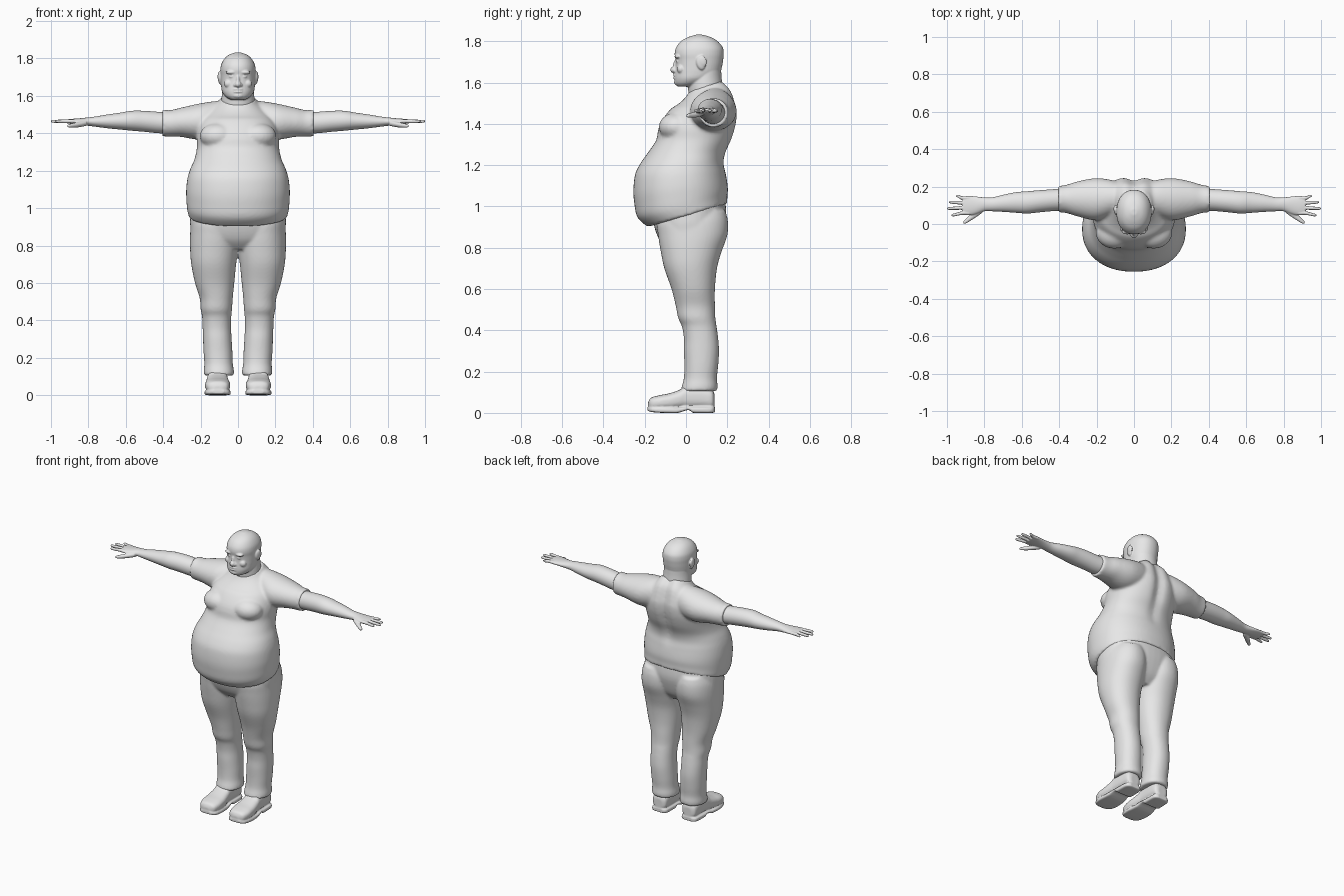
import bpy
import bmesh
import math
from mathutils import Matrix, Vector

cube = bpy.data.objects.get("Cube")
if cube:
    bpy.data.objects.remove(cube, do_unlink=True)

CM = 0.01
AXES = {"x": (0, 1, 2), "y": (1, 0, 2), "z": (2, 0, 1)}

grey = bpy.data.materials.new("plain grey")
grey.use_nodes = True
grey.diffuse_color = (0.8, 0.8, 0.8, 1)
grey.node_tree.nodes["Principled BSDF"].inputs["Base Color"].default_value = grey.diffuse_color


def spline(rows, steps=5):
    """Catmull-Rom interpolation through the rows."""
    out = []
    for i in range(len(rows) - 1):
        a, b, c, d = (rows[max(0, min(len(rows) - 1, i + k))] for k in (-1, 0, 1, 2))
        for s in range(steps):
            t = s / steps
            out.append([q + 0.5 * t * (r - p + t * (2 * p - 5 * q + 4 * r - w + t * (3 * (q - r) + w - p)))
                        for p, q, r, w in zip(a, b, c, d)])
    return out + [list(rows[-1])]


def loft(bm, axis, rows, mirror=False, power=2, sides=48, shape=None):
    """Closed skin over rows of (position, low u, high u, low v, high v) in cm."""
    order = AXES[axis]
    for sign in ((1, -1) if mirror else (1,)):
        rings = []
        for pos, u0, u1, v0, v1 in spline(rows):
            ring = []
            for k in range(sides):
                a = math.tau * k / sides
                c, s = math.cos(a), math.sin(a)
                c = math.copysign(abs(c) ** (2 / power), c)
                s = math.copysign(abs(s) ** (2 / power), s)
                co = Vector()
                co[order[0]] = pos * CM
                co[order[1]] = ((u0 + u1) + (u1 - u0) * c) / 2 * CM
                co[order[2]] = ((v0 + v1) + (v1 - v0) * s) / 2 * CM
                if shape:
                    shape(co)
                co.x *= sign
                ring.append(bm.verts.new(co))
            rings.append(ring)
        for lo, hi in zip(rings, rings[1:]):
            for k in range(sides):
                n = (k + 1) % sides
                bm.faces.new((lo[k], lo[n], hi[n], hi[k]))
        bm.faces.new(rings[0])
        bm.faces.new(rings[-1])


def blob(bm, centre, radii, mirror=False, tilt=0):
    """Ellipsoid in cm, turned about x by tilt."""
    for sign in ((1, -1) if mirror else (1,)):
        c = Vector(centre) * CM
        c.x *= sign
        m = Matrix.Translation(c) @ Matrix.Rotation(tilt, 4, "X") @ Matrix.Diagonal((*(Vector(radii) * CM), 1))
        bmesh.ops.create_uvsphere(bm, u_segments=24, v_segments=16, radius=1, matrix=m)


def finish(name, bm, voxel, smooth):
    """Fuse the overlapping shapes into one soft skin."""
    bmesh.ops.recalc_face_normals(bm, faces=bm.faces)
    mesh = bpy.data.meshes.new(name)
    bm.to_mesh(mesh)
    bm.free()
    mesh.materials.append(grey)
    ob = bpy.data.objects.new(name, mesh)
    bpy.context.collection.objects.link(ob)
    fuse = ob.modifiers.new("fuse", "REMESH")
    fuse.mode = "VOXEL"
    fuse.voxel_size = voxel
    fuse.use_smooth_shade = True
    soften = ob.modifiers.new("soften", "SMOOTH")
    soften.factor = 0.5
    soften.iterations = smooth
    return ob


def shirt_shape(co):
    """Slanted hem and collar, and a groove down the spine."""
    hem = max(0, min(1, (1.15 - co.z) / 0.2))
    collar = max(0, min(1, (co.z - 1.48) / 0.1))
    groove = max(0, min(1, (co.z - 1.15) / 0.2))
    if co.y > 0.1:
        co.y -= 0.022 * groove * math.exp(-(co.x / 0.035) ** 2)
    co.z += 0.3 * co.y * hem + 0.3 * (co.y - 0.1) * collar


# Shirt: torso, chest and sleeves
bm = bmesh.new()
torso = [(95.5, 26.3, -18.5, 20), (100, 27.2, -23.5, 20), (105, 27.6, -25, 20.3),
         (110, 27.7, -25.5, 20), (116, 27, -24.5, 19.3), (121, 25.5, -22, 18.5),
         (126, 23.3, -18.5, 19.5), (132, 22, -14.5, 22.3), (137, 22, -13.5, 24),
         (141, 21.5, -12, 24.9), (146, 20, -8.5, 25.2), (150, 17, -4.5, 24.2),
         (154, 13, -1, 22.5), (157, 10, 1, 19.8), (158.5, 9.2, 1.6, 18.5)]
loft(bm, "z", [(z, -w, w, f, b) for z, w, f, b in torso], power=2.2, sides=72, shape=shirt_shape)
blob(bm, (10.5, -4.5, 138.5), (10, 8.7, 7), True)
loft(bm, "x", [(4, 6, 20, 140, 156), (10, 5, 23, 138, 157.3), (20, 2, 24.5, 136.5, 156),
               (30, 4, 22.8, 138, 153.8), (36, 5.8, 21, 138.3, 152.4), (40.5, 6.3, 20.3, 138.3, 152.6)], True)
finish("shirt", bm, 0.009, 5)

# Trousers: hips and two legs
bm = bmesh.new()
loft(bm, "z", [(78, -15, 15, -8, 12), (83, -24, 24, -12.5, 16), (90, -25.5, 25.5, -15.3, 18.5),
               (96, -25.5, 25.5, -16, 19.5), (103, -25, 25, -15, 19)], power=2.3)
loft(bm, "z", [(10.5, 2.2, 18.2, -2.6, 15), (13, 2.2, 18.3, -2, 15.3), (17, 2.8, 18, -1, 15),
               (23, 3, 18.4, -0.8, 15.6), (30, 3.4, 18.7, -1, 16), (36, 3.7, 18.9, -1, 15.6),
               (42, 3.6, 19.2, -2, 14.8), (46, 3.2, 20, -3.8, 14.2), (52, 2.8, 20.5, -5, 14),
               (60, 2, 23, -7, 14), (70, 1, 25, -10.5, 15), (78, 0, 25.6, -12.2, 17.2),
               (86, -0.3, 25.6, -13.5, 20), (93, 0, 25, -14, 20.3), (98, 2, 23, -10, 19)], True, 2.15)
finish("trousers", bm, 0.008, 4)

# Head: skull, neck and face
bm = bmesh.new()
skull = [(158, 4, -4, 4), (159.5, 6.5, -5.2, 9), (162, 8.4, -5.6, 14), (165, 9, -5.4, 16.6),
         (168, 9.2, -5.1, 17.5), (171, 9.3, -5.1, 18), (174, 9.4, -5.5, 18.3), (177, 8.9, -4.8, 17.8),
         (180, 7.2, -2.5, 15.4), (182, 4.8, 1, 12), (183.2, 1.5, 4.8, 8)]
loft(bm, "z", [(z, -w, w, f, b) for z, w, f, b in skull], power=2.15)
loft(bm, "z", [(149, -9, 9, 2, 18), (157, -8.9, 8.9, 1, 17.8), (163, -8.4, 8.4, 1, 17.2), (168, -8, 8, 3, 17)])
blob(bm, (0, -5.6, 166.2), (1.8, 2, 1.7))
blob(bm, (1.5, -5, 165.8), (1, 1.4, 1), True)
blob(bm, (0, -4.9, 168.5), (1, 1.4, 3.2), tilt=-0.2)
blob(bm, (3.6, -4.1, 172.6), (3, 1.5, 1), True)
blob(bm, (3.3, -3.7, 170.3), (1.5, 1.2, 0.8), True)
blob(bm, (5, -2.4, 166.5), (2.5, 2, 2.2), True)
for z in (162.2, 163.5):
    blob(bm, (0, -5.2, z), (2.6, 1, 0.6))
blob(bm, (0, -4.2, 160.2), (3, 1.6, 1.6))
# Ears
blob(bm, (9.6, 7.2, 169.5), (1.1, 2.2, 3.4), True, 0.25)
blob(bm, (10.1, 8, 170.3), (0.8, 2.1, 2.8), True, 0.25)
finish("head", bm, 0.004, 3)

# Bare arms and hands
bm = bmesh.new()
loft(bm, "x", [(36, 7, 19.5, 140, 151), (42, 7, 18.7, 140, 151.4), (50, 6.3, 18.1, 140.8, 152),
               (57, 5.6, 17.5, 141.4, 152), (63, 6, 17, 142, 151), (70, 6.5, 15.6, 142.7, 150),
               (76, 6.8, 14.2, 143.5, 149), (80, 6.8, 14.2, 144, 148.5), (85, 5.2, 14.8, 144.6, 148),
               (89, 4.6, 15, 145, 147.7), (91.5, 5.2, 14.4, 145.3, 147.4)], True)
for y, tip in ((13.9, 95.3), (11.3, 99), (8.6, 100), (5.8, 97.7)):
    end = y + (y - 9.8) * 0.25
    loft(bm, "x", [(x, c - r, c + r, 146.4 - r, 146.4 + r) for x, c, r in
                   ((88, y, 1), (92, y, 1), (tip - 1.2, end, 0.8), (tip, end, 0.35))], True, sides=16)
loft(bm, "x", [(81, 6, 9.5, 144, 147), (86, 2.6, 6.4, 143.1, 145.9),
               (90, 0.2, 2.6, 143, 145), (91.2, 0.3, 1.5, 143.5, 144.5)], True, sides=20)
finish("arms_and_hands", bm, 0.0035, 3)

# Shoes: uppers and soles with a raised arch
bm = bmesh.new()
loft(bm, "y", [(-18.4, 8.5, 13, 2, 5), (-17, 5.6, 16, 1.5, 7.3), (-13, 4.3, 17.5, 1.5, 8.5),
               (-8, 4.3, 17.5, 1.5, 9.5), (-3, 5, 17, 2, 11.2), (0, 5.4, 16.6, 2, 13),
               (8, 5.5, 16.2, 2, 13), (12.5, 6, 15.7, 2, 11.5), (13.8, 8, 13.5, 3, 9)], True, 2.6)
loft(bm, "y", [(-18.6, 7.5, 13.8, 1, 2.8), (-16.5, 4.8, 16.6, 0.4, 2.6), (-11, 3.9, 17.9, 0, 2.6),
               (-4, 4.4, 17.6, 0, 2.6), (1, 5, 17, 1.4, 3), (3, 5, 17, 0.2, 3), (4, 5, 17, 0, 3),
               (12, 5.4, 16.5, 0, 3), (14, 7.5, 14.2, 0.2, 2.8)], True, 5)
finish("shoes", bm, 0.005, 2)
